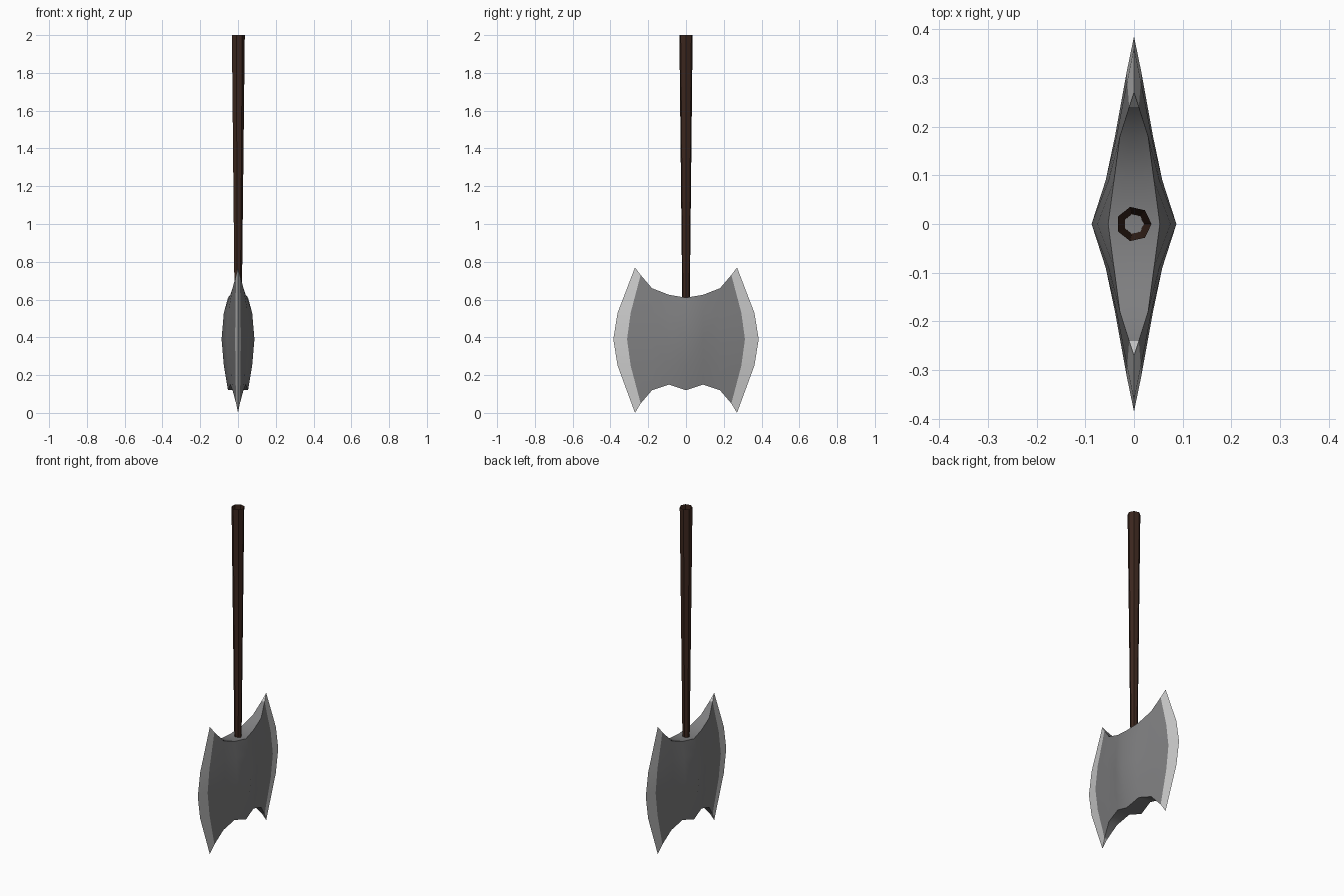
import bpy, bmesh, math

if "Cube" in bpy.data.objects:
    bpy.data.objects.remove(bpy.data.objects["Cube"])


def material(name, rgb):
    m = bpy.data.materials.new(name)
    m.diffuse_color = (*rgb, 1)
    m.use_nodes = True
    m.node_tree.nodes["Principled BSDF"].inputs["Base Color"].default_value = m.diffuse_color
    return m


def finish(name, bm, mats):
    me = bpy.data.meshes.new(name)
    bm.to_mesh(me)
    bm.free()
    for m in mats:
        me.materials.append(m)
    ob = bpy.data.objects.new(name, me)
    bpy.context.collection.objects.link(ob)
    return ob


steel = material("dark steel", (0.21, 0.21, 0.215))
edge_steel = material("bright edge steel", (0.6, 0.6, 0.6))
wood = material("dark brown wood", (0.045, 0.02, 0.013))

# Axe head: columns from the middle to the cutting edge, each (x, y, z) bottom to top
columns = [
    [(.053, 0, .12), (.075, 0, .25), (.087, 0, .39), (.075, 0, .53), (.053, 0, .61)],
    [(.041, .09, .15), (.052, .09, .25), (.058, .09, .39), (.052, .09, .53), (.041, .09, .625)],
    [(.029, .18, .12), (.036, .18, .25), (.039, .18, .39), (.036, .18, .53), (.029, .18, .66)],
    [(.010, .24, .05), (.014, .293, .25), (.015, .312, .39), (.014, .293, .53), (.010, .24, .73)],
    [(0, .27, 0), (0, .362, .25), (0, .385, .39), (0, .362, .53), (0, .27, .77)],
]
bm = bmesh.new()


def add_face(points, sx, sy, mat):
    pts = []
    for x, y, z in points:
        p = (x * sx, y * sy, z)
        if p not in pts:
            pts.append(p)
    f = bm.faces.new([bm.verts.new(p) for p in pts])
    f.material_index = mat


# four mirrored quarters: blade cheeks, bright bevels, top and bottom strips
for sx in (1, -1):
    for sy in (1, -1):
        for i in range(4):
            a, b = columns[i], columns[i + 1]
            mat = 1 if i == 3 else 0
            for j in range(4):
                add_face((a[j], b[j], b[j + 1], a[j + 1]), sx, sy, mat)
            for j in (0, 4):
                add_face((a[j], b[j], (0, *b[j][1:]), (0, *a[j][1:])), sx, sy, mat)
bmesh.ops.remove_doubles(bm, verts=bm.verts, dist=0.0005)
bmesh.ops.recalc_face_normals(bm, faces=bm.faces)
head = finish("axe_head", bm, [steel, edge_steel])
bpy.context.view_layer.objects.active = head
head.select_set(True)
bpy.ops.object.shade_smooth_by_angle(angle=math.radians(40))

# Handle: seven-sided tapered tube, open at the top
bm = bmesh.new()
rings = []
for r, z in ((.0205, .605), (.036, 2.0)):
    rings.append([bm.verts.new((r * math.cos(k * math.tau / 7),
                                r * math.sin(k * math.tau / 7), z)) for k in range(7)])
for k in range(7):
    n = (k + 1) % 7
    bm.faces.new((rings[0][k], rings[0][n], rings[1][n], rings[1][k]))
finish("handle", bm, [wood])
